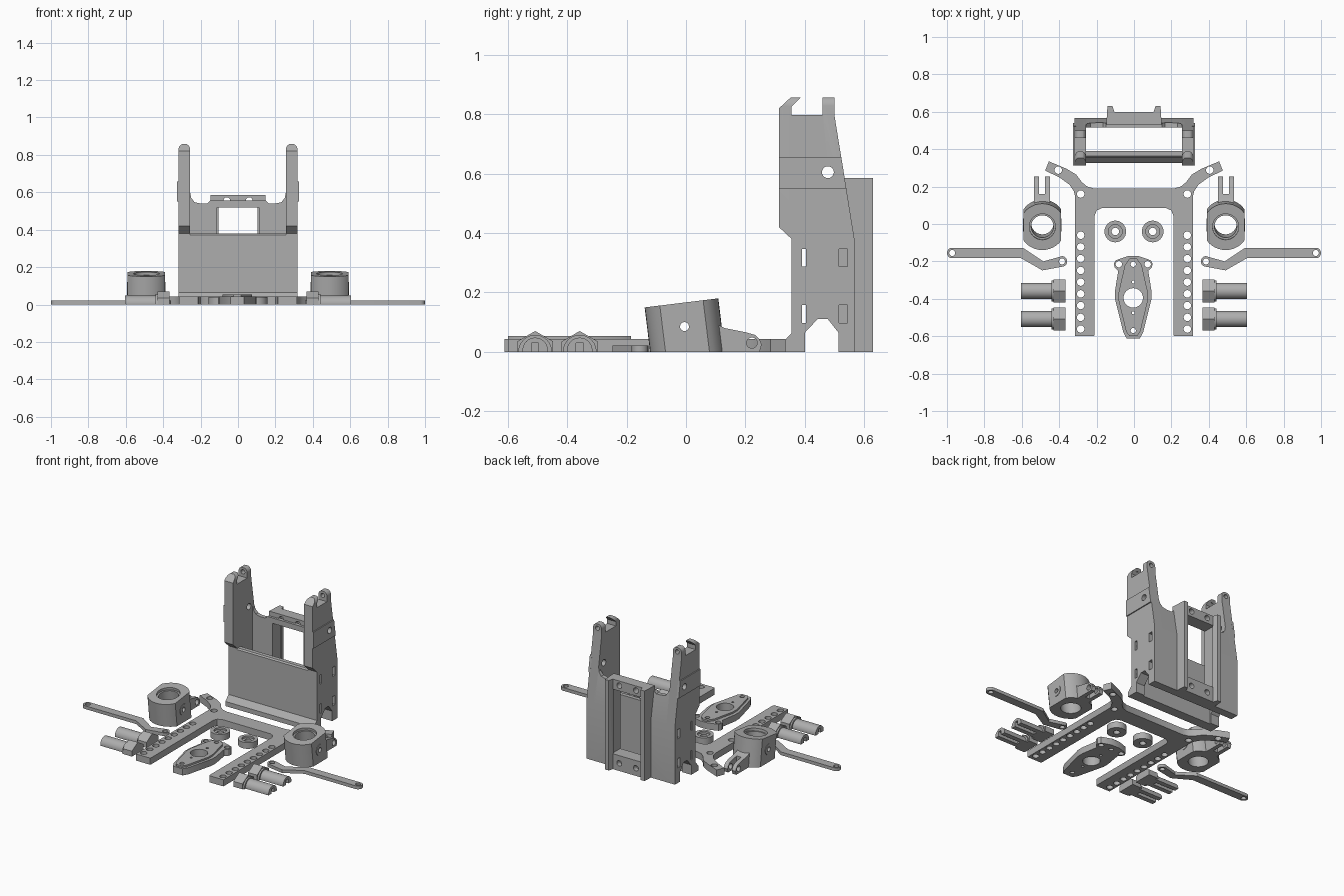
import bpy, bmesh
from math import sin, cos, pi, radians
from mathutils import Matrix

if "Cube" in bpy.data.objects:
    bpy.data.objects.remove(bpy.data.objects["Cube"])

mat = bpy.data.materials.new("machined_grey")
mat.use_nodes = True
grey = (0.42, 0.42, 0.42, 1)
mat.diffuse_color = grey
mat.node_tree.nodes["Principled BSDF"].inputs["Base Color"].default_value = grey


def prism(name, pts, lo, hi, axis="z"):
    """Extrude a 2D outline from lo to hi along an axis."""
    place = {"x": lambda u, v, w: (w, u, v),
             "y": lambda u, v, w: (u, w, v),
             "z": lambda u, v, w: (u, v, w)}[axis]
    bm = bmesh.new()
    a = [bm.verts.new(place(u, v, lo)) for u, v in pts]
    b = [bm.verts.new(place(u, v, hi)) for u, v in pts]
    bm.faces.new(a)
    bm.faces.new(b[::-1])
    for i in range(len(pts)):
        j = (i + 1) % len(pts)
        bm.faces.new((a[i], b[i], b[j], a[j]))
    bmesh.ops.recalc_face_normals(bm, faces=bm.faces)
    me = bpy.data.meshes.new(name)
    bm.to_mesh(me)
    bm.free()
    me.materials.append(mat)
    o = bpy.data.objects.new(name, me)
    bpy.context.collection.objects.link(o)
    return o


def arc(u, v, r, start=0, end=360, n=24):
    full = end - start == 360
    steps = n if full else n + 1
    return [(u + r * cos(radians(start + (end - start) * i / n)),
             v + r * sin(radians(start + (end - start) * i / n))) for i in range(steps)]


def cyl(name, u, v, r, lo, hi, axis="z", n=24):
    return prism(name, arc(u, v, r, n=n), lo, hi, axis)


def box(name, x, y, z):
    return prism(name, [(x[0], y[0]), (x[1], y[0]), (x[1], y[1]), (x[0], y[1])], *z)


def bake(o):
    dg = bpy.context.evaluated_depsgraph_get()
    me = bpy.data.meshes.new_from_object(o.evaluated_get(dg))
    o.modifiers.clear()
    o.data = me


def cut(o, tools, op="DIFFERENCE"):
    for t in tools:
        m = o.modifiers.new("cut", "BOOLEAN")
        m.operation, m.solver, m.object = op, "EXACT", t
    bake(o)
    for t in tools:
        bpy.data.objects.remove(t)
    return o


def mirror(o):
    m = o.modifiers.new("mirror", "MIRROR")
    m.use_mirror_merge = False
    bake(o)
    return o


def both(pts):
    """Close a right-hand outline with its mirrored left half."""
    return pts + [(-u, v) for u, v in reversed(pts)]


# Tower side plates with hooked, rounded arms
side_pts = [(.333, 0), (.333, .037), (.356, .064), (.356, .38), (.313, .42), (.313, .82),
            (.353, .857), (.387, .857), (.355, .825), (.355, .797), (.46, .797), (.46, .857),
            (.5, .857), (.5, .797), (.568, .376), (.568, 0), (.514, 0), (.514, .064),
            (.477, .111), (.444, .111), (.4, .064), (.4, 0)]
side = prism("tower_side_plates", side_pts, .24, .34, "x")
rounded = [(.256, -.1), (.318, -.1)] + arc(.287, .829, .031, 0, 180, 12)
cut(side, [prism("tool", rounded, .2, .7, "y")], "INTERSECT")
slots = [box("tool", (.2, .4), (y - .014, y + .014), (z - .03, z + .03))
         for y in (.391, .53) for z in (.317, .127)]
cut(side, slots + [cyl("tool", .478, .605, .02, .2, .4, "x"),
                   cyl("tool", .287, .829, .014, .37, .6, "y")])
mirror(side)

# Raised bands on the outside of the arms
band = prism("arm_bands", [(.313, .55), (.313, .657), (.523, .657), (.54, .55)], .31, .325, "x")
band.data.transform(Matrix.Identity(4))
cut(band, [cyl("tool", .478, .605, .02, .2, .4, "x")])
mirror(band)

# Front panel with flared lip and screw holes
panel = prism("front_panel", [(.325, 0), (.325, .03), (.356, .064), (.356, .372), (.364, .38),
                              (.39, .38), (.39, 0)], -.318, .318, "x")
cut(panel, [cyl("tool", s * .287, z, .02, .3, .41, "y") for s in (-1, 1) for z in (.32, .13)])

# Back wall with filleted shoulders, sloped to follow the arms
wall = prism("back_wall", both([(0, 0), (.27, 0), (.27, .6), (.256, .6), (.25, .57), (.232, .547),
                                (.2, .54), (.165, .54), (.15, .555), (.13, .555)][1:]),
             .515, .568, "y")
slope = prism("tool", [(.568, .376), (.5, .797), (.7, .797), (.7, .376)], -.5, .5, "x")
cut(wall, [slope, box("tool", (-.112, .112), (.4, .8), (.1, .52))])

# Rear channel with two upright rails and a tall window
channel = prism("rear_channel", both([(.148, .53), (.142, .63), (.115, .63), (.105, .6)]), 0, .585)
cut(channel, [box("tool", (-.112, .112), (.4, .595), (.1, .52)),
              box("tool", (-.105, .105), (.59, .7), (.1, .52))]
    + [cyl("tool", s * .06, z, .018, .5, .7, "y") for s in (-1, 1) for z in (.555, .05)])

# Flat forked frame
half = [(.214, .19), (.25, .2), (.28, .225), (.31, .265), (.36, .295), (.455, .335),
        (.475, .285), (.4, .25), (.345, .21), (.322, .175), (.315, .15), (.315, -.6), (.214, -.6),
        (.21, -.59), (.21, .045), (.2, .072), (.172, .085)]
frame = prism("forked_frame", both(half), 0, .043)
spots = [(.285, -.06 - .0627 * i) for i in range(9)] + [(.285, .16), (.405, .288)]
cut(frame, [cyl("tool", s * x, y, .02, -.1, .1, n=16) for s in (-1, 1) for x, y in spots])

# Steering knuckles: tilted rounded blocks with a bore
tilt = Matrix.Translation((.49, .005, 0)) @ Matrix.Rotation(radians(7), 4, "X")
block = [(max(-.1, min(.1, u)), v) for u, v in arc(0, 0, .125, n=40)]
knuckle = prism("knuckles", block, -.05, .166)
bores = [cyl("tool", 0, 0, .06, -.2, .3, n=32), cyl("tool", 0, 0, .07, .15, .3, n=32)]
for o in [knuckle] + bores:
    o.data.transform(tilt)
cut(knuckle, bores + [box("tool", (.3, .7), (-.3, .3), (-.3, 0)),
                      cyl("tool", -.005, .085, .015, .3, .7, "x")])
mirror(knuckle)
for x in (.387, .583):
    boss = cyl("knuckle_boss", -.005, .085, .035, x, x + .01, "x")
    cut(boss, [cyl("tool", -.005, .085, .015, .3, .7, "x")])
    mirror(boss)

# Knuckle clevis prongs
clevis = prism("knuckle_clevis", [(.09, 0), (.09, .1), (.13, .08), (.2, .066), (.232, .057),
                                  (.247, .043), (.255, .025), (.248, 0)], .45, .535, "x")
cut(clevis, [box("tool", (.477, .508), (.16, .3), (-.1, .2)),
             cyl("tool", .222, .03, .018, .3, .7, "x")])
mirror(clevis)

# Cranked lever arms
lever_pts = (arc(.972, -.155, .028, -90, 90, 10)
             + [(.592, -.128), (.485, -.2), (.385, -.172)]
             + arc(.385, -.2, .028, 100, 260, 10) + [(.49, -.248), (.605, -.182)])
lever = prism("lever_arms", lever_pts, 0, .021)
cut(lever, [cyl("tool", x, y, .016, -.1, .1) for x, y in ((.972, -.155), (.385, -.2))])
mirror(lever)

# Split pins with hexagonal heads, lying flat
for y in (-.358, -.508):
    head = prism("pin_head", arc(y, 0, .07, 30, 390, 6), .365, .43, "x")
    collar = cyl("pin_collar", y, 0, .057, .425, .44, "x")
    shank = cyl("pin_shank", y, .005, .043, .43, .605, "x")
    for o in (head, collar, shank):
        cut(o, [box("tool", (.3, .7), (-.7, 0), (-.3, 0))])
    cut(shank, [box("tool", (.46, .7), (y - .012, y + .012), (-.1, .03))])
    for o in (head, collar, shank):
        mirror(o)

# Washers with a stepped bore
washer = cyl("washers", .1, -.04, .058, 0, .04, n=32)
cut(washer, [cyl("tool", .1, -.04, .02, -.1, .1), cyl("tool", .1, -.04, .037, .028, .1)])
mirror(washer)

# Diamond plate with two ears and a raised centre
outline = both([(.035, -.612), (.053, -.58), (.098, -.4), (.098, -.36), (.08, -.25), (.098, -.235),
                (.104, -.215), (.095, -.195), (.075, -.187), (.03, -.172)])
inner = both([(.02, -.6), (.038, -.575), (.078, -.41), (.078, -.365), (.045, -.22), (.02, -.185)])
holes = [(0, -.395, .052), (0, -.215, .014), (0, -.31, .008), (0, -.475, .008), (0, -.57, .014),
         (.077, -.215, .017), (-.077, -.215, .017)]
for name, pts, lo, hi in (("diamond_plate", outline, 0, .043), ("diamond_centre", inner, .03, .054)):
    plate = prism(name, pts, lo, hi)
    cut(plate, [cyl("tool", x, y, r, -.1, .2) for x, y, r in holes])
    plate.location.x = -.004

# Smooth curved walls, keep edges crisp
for o in bpy.context.collection.objects:
    if o.type == "MESH" and o.data.materials and o.data.materials[0] == mat:
        bpy.ops.object.select_all(action="DESELECT")
        o.select_set(True)
        bpy.context.view_layer.objects.active = o
        bpy.ops.object.shade_smooth_by_angle(angle=radians(25))
